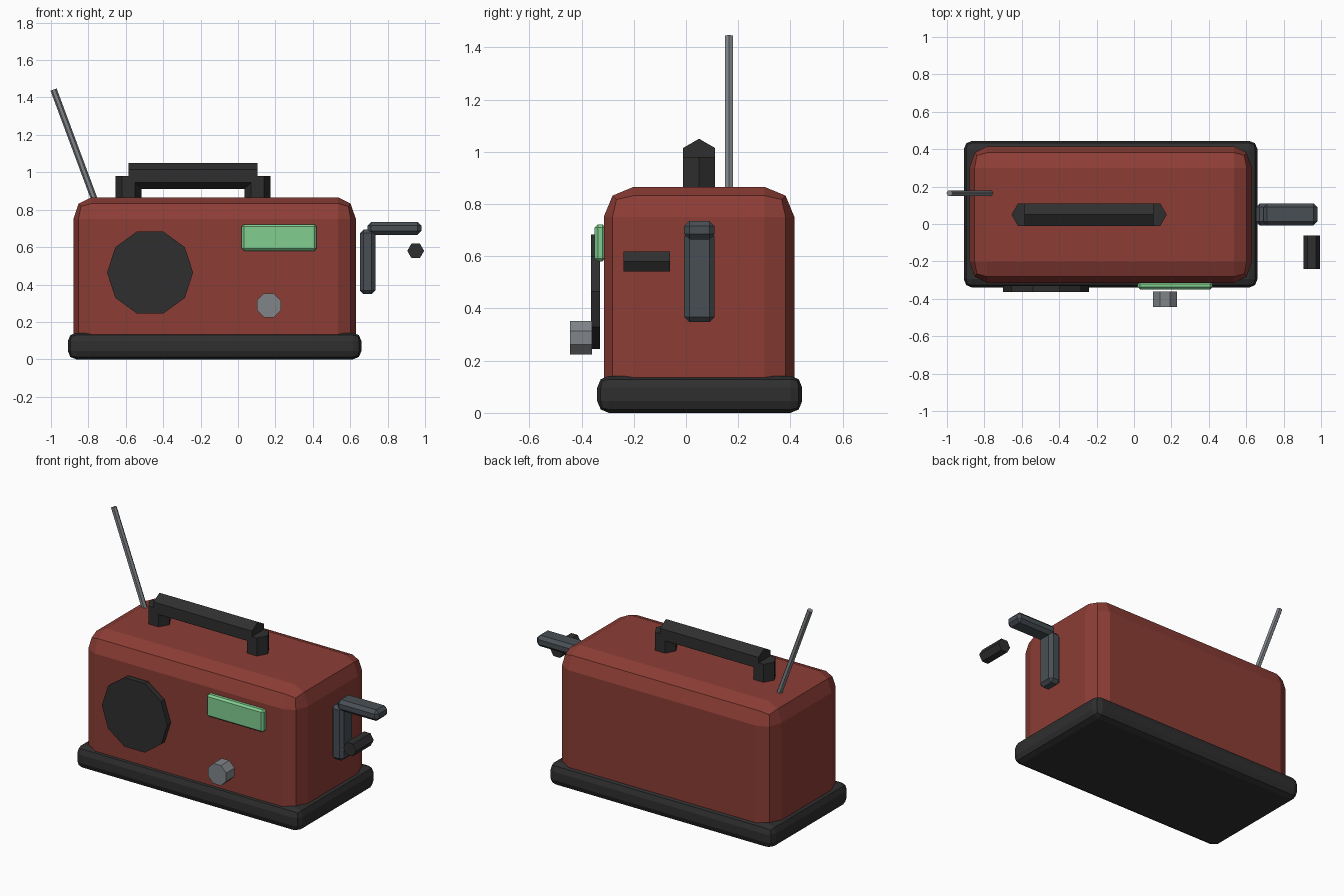
import bpy, bmesh, math
from mathutils import Vector

if "Cube" in bpy.data.objects:
    bpy.data.objects.remove(bpy.data.objects["Cube"])


def material(name, rgb):
    m = bpy.data.materials.new(name)
    m.diffuse_color = (*rgb, 1)
    m.use_nodes = True
    m.node_tree.nodes["Principled BSDF"].inputs["Base Color"].default_value = m.diffuse_color
    return m


RED = material("brick red", (0.265, 0.047, 0.036))
BLACK = material("soft black", (0.028, 0.028, 0.028))
GREEN = material("pale green", (0.22, 0.62, 0.28))
SILVER = material("silver grey", (0.22, 0.235, 0.25))
STEEL = material("dark steel", (0.066, 0.078, 0.09))


def finish(name, bm, mat):
    bmesh.ops.recalc_face_normals(bm, faces=bm.faces)
    me = bpy.data.meshes.new(name)
    bm.to_mesh(me)
    bm.free()
    me.materials.append(mat)
    ob = bpy.data.objects.new(name, me)
    bpy.context.collection.objects.link(ob)
    return ob


def bevelled_box(name, lo, hi, bevel, segments, mat):
    """Box between two corners, with its own bevel width on each axis."""
    bm = bmesh.new()
    bmesh.ops.create_cube(bm, size=2)
    bmesh.ops.bevel(bm, geom=bm.edges[:], offset=0.5, segments=segments,
                    profile=0.5, affect='EDGES')
    for v in bm.verts:
        for i in range(3):
            half, mid = (hi[i] - lo[i]) / 2, (hi[i] + lo[i]) / 2
            reach = half - bevel[i] * (1 - min(abs(v.co[i]), 1)) / 0.5
            v.co[i] = mid + math.copysign(reach, v.co[i])
    return finish(name, bm, mat)


def rod(name, start, end, radius, sides, side_dir, mat, turn=0.0):
    """Prism from start to end; a corner points along side_dir, plus turn."""
    a, b = Vector(start), Vector(end)
    axis = (b - a).normalized()
    u = Vector(side_dir)
    u = (u - axis * u.dot(axis)).normalized()
    w = axis.cross(u)
    bm = bmesh.new()
    rings = []
    for p in (a, b):
        ring = []
        for k in range(sides):
            t = turn + 2 * math.pi * k / sides
            ring.append(bm.verts.new(p + radius * (u * math.cos(t) + w * math.sin(t))))
        rings.append(ring)
        bm.faces.new(ring)
    for k in range(sides):
        n = (k + 1) % sides
        bm.faces.new((rings[0][k], rings[0][n], rings[1][n], rings[1][k]))
    return finish(name, bm, mat)


X, Z = (1, 0, 0), (0, 0, 1)

# Case and foot
bevelled_box("case", (-0.88, -0.315, 0.01), (0.63, 0.415, 0.866),
             (0.095, 0.115, 0.115), 2, RED)
bevelled_box("base", (-0.91, -0.34, 0), (0.66, 0.445, 0.142),
             (0.045, 0.045, 0.045), 2, BLACK)

# Front controls
rod("speaker", (-0.47, -0.33, 0.464), (-0.47, -0.364, 0.464), 0.23, 10, X, BLACK)
bevelled_box("display", (0.02, -0.35, 0.58), (0.42, -0.308, 0.722),
             (0.012, 0.012, 0.012), 1, GREEN)
rod("tuning_knob", (0.165, -0.36, 0.288), (0.165, -0.445, 0.288), 0.069, 8, X,
    SILVER, math.pi / 8)

# Carry handle
for side, x in (("left", -0.585), ("right", 0.105)):
    rod(side + "_handle_post", (x, 0.05, 0.8), (x, 0.05, 0.98), 0.07, 6, X, BLACK)
rod("handle_bar", (-0.585, 0.05, 0.98), (0.105, 0.05, 0.98), 0.07, 6, Z, BLACK)

# Aerial
rod("aerial", (-0.74, 0.165, 0.78), (-0.986, 0.165, 1.442), 0.0175, 6, X, SILVER)

# Side crank
bevelled_box("crank_upright", (0.652, -0.007, 0.348), (0.735, 0.11, 0.695),
             (0.02, 0.02, 0.02), 1, STEEL)
bevelled_box("crank_arm", (0.692, -0.007, 0.665), (0.98, 0.11, 0.735),
             (0.02, 0.02, 0.02), 1, STEEL)
rod("crank_grip", (0.95, -0.24, 0.58), (0.95, -0.062, 0.58), 0.045, 6, X, BLACK)
